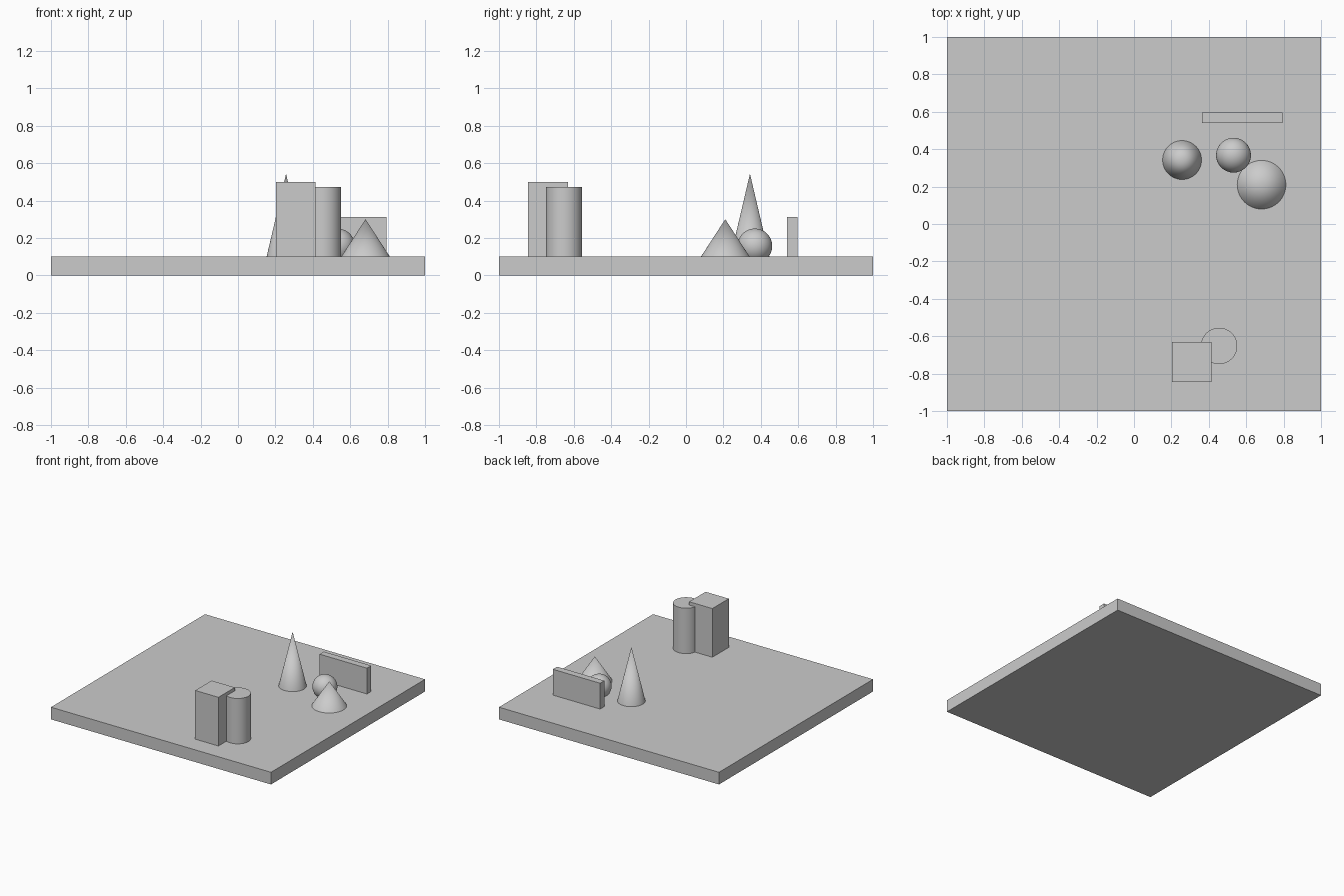
import bpy

cube = bpy.data.objects.get("Cube")
if cube:
    bpy.data.objects.remove(cube, do_unlink=True)

# One plain grey for everything
grey = bpy.data.materials.new("light_grey")
grey.use_nodes = True
colour = (0.6, 0.6, 0.6, 1)
grey.diffuse_color = colour
grey.node_tree.nodes["Principled BSDF"].inputs["Base Color"].default_value = colour

SIDES = 64
FLOOR = 0.1  # top of the ground slab


def finish(name, smooth=False):
    obj = bpy.context.object
    obj.name = name
    obj.data.materials.append(grey)
    if smooth:
        bpy.ops.object.shade_smooth_by_angle()
    return obj


def box(name, x, y, z):
    """Box from (min, max) ranges."""
    spans = (x, y, z)
    bpy.ops.mesh.primitive_cube_add(size=1, location=[sum(s) / 2 for s in spans])
    obj = finish(name)
    obj.scale = [s[1] - s[0] for s in spans]
    bpy.ops.object.transform_apply(location=False, rotation=False, scale=True)


def round_solid(name, x, y, radius, top, tip_radius):
    """Cylinder or cone standing on the slab."""
    bpy.ops.mesh.primitive_cone_add(
        vertices=SIDES, radius1=radius, radius2=tip_radius, depth=top - FLOOR,
        location=(x, y, (top + FLOOR) / 2))
    finish(name, smooth=True)


# Ground and rectangular blocks
box("ground_slab", (-1, 1), (-1, 1), (0, FLOOR))
box("square_block", (0.203, 0.414), (-0.845, -0.632), (FLOOR, 0.5))
box("thin_wall", (0.364, 0.794), (0.54, 0.595), (FLOOR, 0.312))

# Cylinder and cones
round_solid("cylinder", 0.455, -0.652, 0.097, 0.473, 0.097)
round_solid("tall_cone", 0.257, 0.342, 0.104, 0.543, 0)
round_solid("short_cone", 0.682, 0.21, 0.13, 0.3, 0)

# Ball sunk slightly into the slab
bpy.ops.mesh.primitive_uv_sphere_add(
    segments=SIDES, ring_count=32, radius=0.093, location=(0.532, 0.368, 0.157))
finish("ball", smooth=True)
